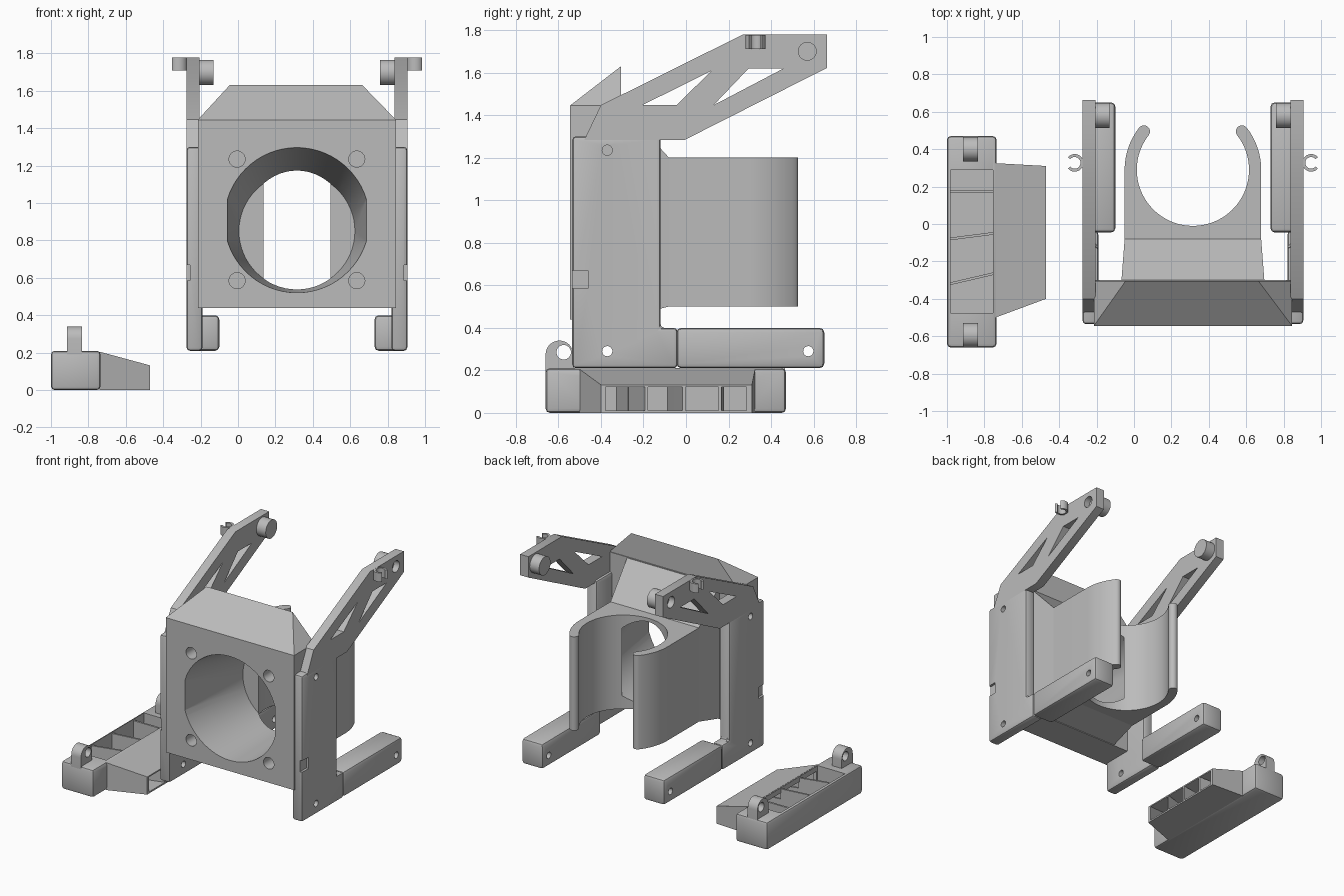
import bpy, bmesh, math

cube = bpy.data.objects.get("Cube")
if cube:
    bpy.data.objects.remove(cube, do_unlink=True)

grey = bpy.data.materials.new("plain grey")
grey.use_nodes = True
GREY = (0.5, 0.5, 0.5, 1)
grey.diffuse_color = GREY
grey.node_tree.nodes["Principled BSDF"].inputs["Base Color"].default_value = GREY
MID = 0.315                      # centre of the main bracket in x


def finish(name, bm):
    bmesh.ops.recalc_face_normals(bm, faces=bm.faces)
    me = bpy.data.meshes.new(name)
    bm.to_mesh(me)
    bm.free()
    me.materials.append(grey)
    ob = bpy.data.objects.new(name, me)
    bpy.context.collection.objects.link(ob)
    return ob


def prism(name, pts, axis, a, b):
    """Extrude a 2D outline along an axis from a to b."""
    place = {"x": lambda p, t: (t, p[0], p[1]),
             "y": lambda p, t: (p[0], t, p[1]),
             "z": lambda p, t: (p[0], p[1], t)}[axis]
    bm = bmesh.new()
    lo = [bm.verts.new(place(p, a)) for p in pts]
    hi = [bm.verts.new(place(p, b)) for p in pts]
    bm.faces.new(lo)
    bm.faces.new(hi)
    for i in range(len(pts)):
        j = (i + 1) % len(pts)
        bm.faces.new((lo[i], lo[j], hi[j], hi[i]))
    return finish(name, bm)


def hull(name, pts):
    bm = bmesh.new()
    verts = [bm.verts.new(p) for p in pts]
    bmesh.ops.convex_hull(bm, input=verts)
    bmesh.ops.dissolve_limit(bm, angle_limit=0.005, verts=bm.verts, edges=bm.edges)
    return finish(name, bm)


def rect(a, b, c, d):
    return [(a, c), (b, c), (b, d), (a, d)]


def box(name, x, y, z):
    return prism(name, rect(*x, *y), "z", *z)


def arc(cx, cy, r, start, end, n):
    angles = [math.radians(start + (end - start) * i / n) for i in range(n + 1)]
    return [(cx + r * math.cos(t), cy + r * math.sin(t)) for t in angles]


def circle(cx, cy, r, n=32):
    return arc(cx, cy, r, 0, 360, n)[:-1]


def apply(ob, kind, **props):
    mod = ob.modifiers.new(kind, kind)
    for key, value in props.items():
        setattr(mod, key, value)
    bpy.context.view_layer.objects.active = ob
    bpy.ops.object.modifier_apply(modifier=mod.name)


def bevel(ob, width, segments=2):
    apply(ob, "BEVEL", width=width, segments=segments, limit_method="ANGLE")


def cut(ob, *cutters):
    for c in cutters:
        c.hide_render = True
        apply(ob, "BOOLEAN", object=c, operation="DIFFERENCE", solver="EXACT")
        bpy.data.objects.remove(c, do_unlink=True)


def bore():
    """Tapering air passage with flattened sides at the front."""
    front = [(max(-0.373, min(0.373, x)), z) for x, z in circle(0, 0, 0.39, 64)]
    back = circle(0, 0, 0.31, 64)
    return hull("bore_cutter", [(MID + x, -0.56, 0.91 + z) for x, z in front]
                + [(MID + x, 0.05, 0.85 + z) for x, z in back])


# Front plate with fan opening and four screw holes
plate = box("front_plate", (-0.215, 0.845), (-0.545, -0.3), (0.44, 1.445))
cut(plate, bore())
for x in (MID - 0.32, MID + 0.32):
    for z in (0.585, 1.235):
        cut(plate, prism("screw_cutter", circle(x, z, 0.043), "y", -0.6, -0.4))

# Sloping hood above the plate
hull("hood", [(x, y, 1.445) for x in (-0.215, 0.845) for y in (-0.545, -0.305)]
     + [(x, -0.305, 1.63) for x in (-0.045, 0.665)])

# Duct narrowing back to the clamp
duct = hull("duct", [(MID + s * 0.382, -0.301, z) for s in (-1, 1) for z in (0.445, 1.44)]
            + [(MID + s * 0.365, -0.08, z) for s in (-1, 1) for z in (0.5, 1.2)])
cut(duct, bore())

# Open clamp with rounded tips
R_IN, R_OUT, CY, TIP = 0.3, 0.365, 0.29, 38
mid_r, tip_r = (R_IN + R_OUT) / 2, (R_OUT - R_IN) / 2
tip = [(MID + s * mid_r * math.cos(math.radians(TIP)),
        CY + mid_r * math.sin(math.radians(TIP))) for s in (1, -1)]
outline = [(MID - R_OUT, -0.08), (MID + R_OUT, -0.08)]
outline += arc(MID, CY, R_OUT, 0, TIP, 12)
outline += arc(*tip[0], tip_r, TIP, TIP + 180, 10)[1:-1]
outline += arc(MID, CY, R_IN, TIP, -180 - TIP, 64)
outline += arc(*tip[1], tip_r, -TIP, 180 - TIP, 10)[1:-1]
outline += arc(MID, CY, R_OUT, 180 - TIP, 180, 12)
clamp = prism("clamp", outline, "z", 0.5, 1.2)
cut(clamp, bore())

# Side plates, feet, arms, pins and clips on both sides
side_profile = [(-0.535, 0.21), (-0.04, 0.21), (-0.04, 0.4), (-0.12, 0.4),
                (-0.12, 1.3), (-0.535, 1.3)]
arm_profile = [(-0.48, 1.28), (-0.4, 1.447), (0.266, 1.778), (0.663, 1.778),
               (0.663, 1.622), (-0.007, 1.283), (-0.12, 1.283)]
windows = [[(-0.205, 1.447), (0.12, 1.608), (-0.045, 1.447)],
           [(0.295, 1.62), (0.46, 1.62), (0.13, 1.447)]]
for side, s in (("right", -1), ("left", 1)):
    def X(d):
        return MID + s * d

    panel = prism(side + "_side_plate", side_profile, "x", X(0.505), X(0.59))
    bevel(panel, 0.018)
    cut(panel, box("notch_cutter", sorted((X(0.572), X(0.7))), (-0.6, -0.46), (0.585, 0.67)))
    for z in (0.29, 1.235):
        cut(panel, prism("hole_cutter", circle(-0.37, z, 0.024, 20), "x", X(0.4), X(0.7)))

    foot = box(side + "_foot", sorted((X(0.415), X(0.59))), (-0.045, 0.65), (0.21, 0.4))
    bevel(foot, 0.022)
    cut(foot, prism("hole_cutter", circle(0.575, 0.29, 0.024, 20), "x", X(0.3), X(0.7)))

    arm = prism(side + "_arm", arm_profile, "x", X(0.522), X(0.59))
    for w in windows:
        cut(arm, prism("window_cutter", w, "x", X(0.4), X(0.7)))
    cut(arm, prism("pin_hole_cutter", circle(0.57, 1.7, 0.042), "x", X(0.545), X(0.7)))
    prism(side + "_pin", circle(0.58, 1.698, 0.068), "x", X(0.445), X(0.525))

    ring = arc(0, 0, 0.047, 40, 320, 24) + arc(0, 0, 0.031, 320, 40, 24)
    prism(side + "_clip", [(X(0.632 + x), 0.327 + y) for x, y in ring], "z", 1.71, 1.777)

# Separate side nozzle: inlet tray and tapering outlet
tray = box("nozzle_tray", (-1, -0.735), (-0.66, 0.47), (0, 0.21))
bevel(tray, 0.02)
Y0, Y1 = (-0.5, 0.325), (-0.4, 0.31)     # outlet edges at the tray and at the mouth


def taper(name, x0, x1, gap, bottom, top0, top1):
    pts = []
    for x, ys, top in ((x0, Y0, top0), (x1, Y1, top1)):
        for y in (ys[0] + gap, ys[1] - gap):
            pts += [(x, y, bottom), (x, y, top)]
    return hull(name, pts)


outlet = taper("nozzle_outlet", -0.74, -0.47, 0, 0, 0.205, 0.132)
cut(outlet, taper("outlet_cutter", -0.76, -0.46, 0.025, 0.012, 0.19, 0.12))
cut(tray, box("inlet_cutter", (-0.98, -0.755), (-0.475, 0.29), (0.012, 0.3)),
    taper("passage_cutter", -0.8, -0.46, 0.025, 0.012, 0.18, 0.12))

# Guide vanes through the nozzle
for i, (a, b, c) in enumerate(((-0.32, -0.265, -0.185), (-0.08, -0.05, -0.01),
                               (0.172, 0.172, 0.16))):
    t = 0.007
    prism("inlet_vane_%d" % i, [(-0.985, a - t), (-0.75, b - t), (-0.75, b + t), (-0.985, a + t)],
          "z", 0.005, 0.2)
    prism("outlet_vane_%d" % i, [(-0.755, b - t), (-0.472, c - t), (-0.472, c + t), (-0.755, b + t)],
          "z", 0.005, 0.125)

# Mounting lugs on the tray
for name, y in (("front_lug", -0.595), ("rear_lug", 0.4)):
    lug = prism(name, [(y - 0.065, 0.19), (y + 0.065, 0.19)] + arc(y, 0.275, 0.065, 0, 180, 16),
                "x", -0.915, -0.835)
    cut(lug, prism("lug_cutter", circle(y + 0.02, 0.285, 0.034), "x", -1.1, -0.7))

# Smooth shading with sharp edges kept
bpy.ops.object.select_all(action="DESELECT")
for ob in bpy.context.collection.objects:
    if ob.type == "MESH" and ob.data.materials and ob.data.materials[0] == grey:
        ob.select_set(True)
        bpy.context.view_layer.objects.active = ob
bpy.ops.object.shade_smooth_by_angle(angle=math.radians(30))
